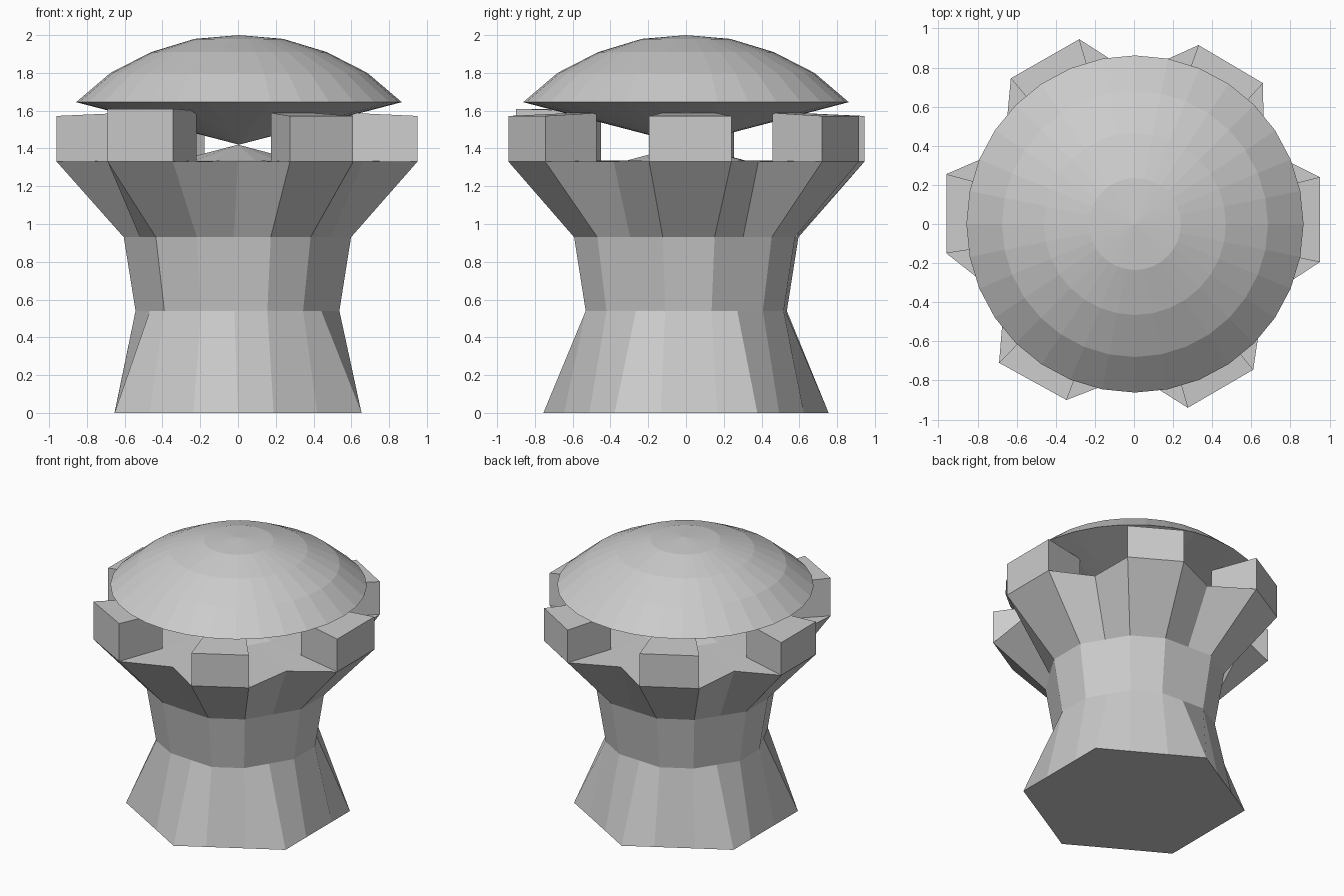
import bpy, bmesh
from math import cos, sin, pi, radians
from mathutils import Vector

if "Cube" in bpy.data.objects:
    bpy.data.objects.remove(bpy.data.objects["Cube"])

def finish(name, bm):
    bmesh.ops.recalc_face_normals(bm, faces=bm.faces)
    me = bpy.data.meshes.new(name)
    bm.to_mesh(me)
    bm.free()
    ob = bpy.data.objects.new(name, me)
    bpy.context.collection.objects.link(ob)
    return ob

def add_ring(bm, pts, z):
    return [bm.verts.new((p[0], p[1], z)) for p in pts]

def bridge(bm, a, b):
    n = len(a)
    for i in range(n):
        j = (i + 1) % n
        bm.faces.new((a[i], a[j], b[j], b[i]))

def fan(bm, ring, tip):
    for i in range(len(ring)):
        bm.faces.new((ring[i], ring[(i + 1) % len(ring)], tip))

# Outer corner pairs of the six battlements, slightly uneven on purpose
PAIRS = [((0.95, -0.195), (0.95, 0.24)), ((0.66, 0.72), (0.33, 0.915)),
         ((-0.28, 0.945), (-0.63, 0.745)), ((-0.96, 0.255), (-0.96, -0.15)),
         ((-0.69, -0.71), (-0.345, -0.90)), ((0.275, -0.94), (0.61, -0.745))]
PAIRS = [(Vector(a), Vector(b)) for a, b in PAIRS]

def outline(scale=None, notch=None, apothem=None):
    """18-point outline: two battlement corners then one notch, six times."""
    pts = []
    for k, pair in enumerate(PAIRS):
        d = Vector((cos(k * pi / 3), sin(k * pi / 3)))
        c = [p * (apothem / p.dot(d) if apothem else scale) for p in pair]
        if notch:
            a = radians(30 + 60 * k)
            n = Vector((cos(a), sin(a))) * notch
        else:
            n = (pair[1] + PAIRS[(k + 1) % 6][0]) * 0.5 * scale
        pts += c + [n]
    return pts

# Tower body: hexagonal foot, waist, flared crown and platform
bm = bmesh.new()
rings = [add_ring(bm, outline(apothem=0.653, notch=0.755), 0.0),
         add_ring(bm, outline(scale=0.565), 0.54),
         add_ring(bm, outline(scale=0.63), 0.93),
         add_ring(bm, outline(scale=1.0, notch=0.766), 1.33),
         add_ring(bm, outline(scale=0.33), 1.337)]
for a, b in zip(rings, rings[1:]):
    bridge(bm, a, b)
bm.faces.new(rings[0])
fan(bm, rings[-1], bm.verts.new((0, 0, 1.42)))
finish("tower_body", bm)

# Battlements: blocks tapering towards the middle
for k, (a, b) in enumerate(PAIRS):
    outer, inner = (1.61, 1.6) if k == 4 else (1.572, 1.588)
    bm = bmesh.new()
    quad = (a, b, b * 0.635, a * 0.635)
    low = add_ring(bm, quad, 1.33)
    top = [bm.verts.new((p.x, p.y, z)) for p, z in zip(quad, (outer, outer, inner, inner))]
    bridge(bm, low, top)
    bm.faces.new(top)
    bm.faces.new(low)
    finish(f"battlement_{k + 1}", bm)

# Dome cap: faceted top over a shallow inverted cone
bm = bmesh.new()
prev = None
for r, z in [(0.862, 1.645), (0.68, 1.80), (0.465, 1.91), (0.235, 1.98)]:
    ring = add_ring(bm, [(r * cos(i * pi / 16) + 0.005, r * sin(i * pi / 16)) for i in range(32)], z)
    if prev:
        bridge(bm, prev, ring)
    else:
        fan(bm, ring, bm.verts.new((0.005, 0, 1.42)))
    prev = ring
fan(bm, prev, bm.verts.new((0.005, 0, 2.0)))
finish("dome_cap", bm)
